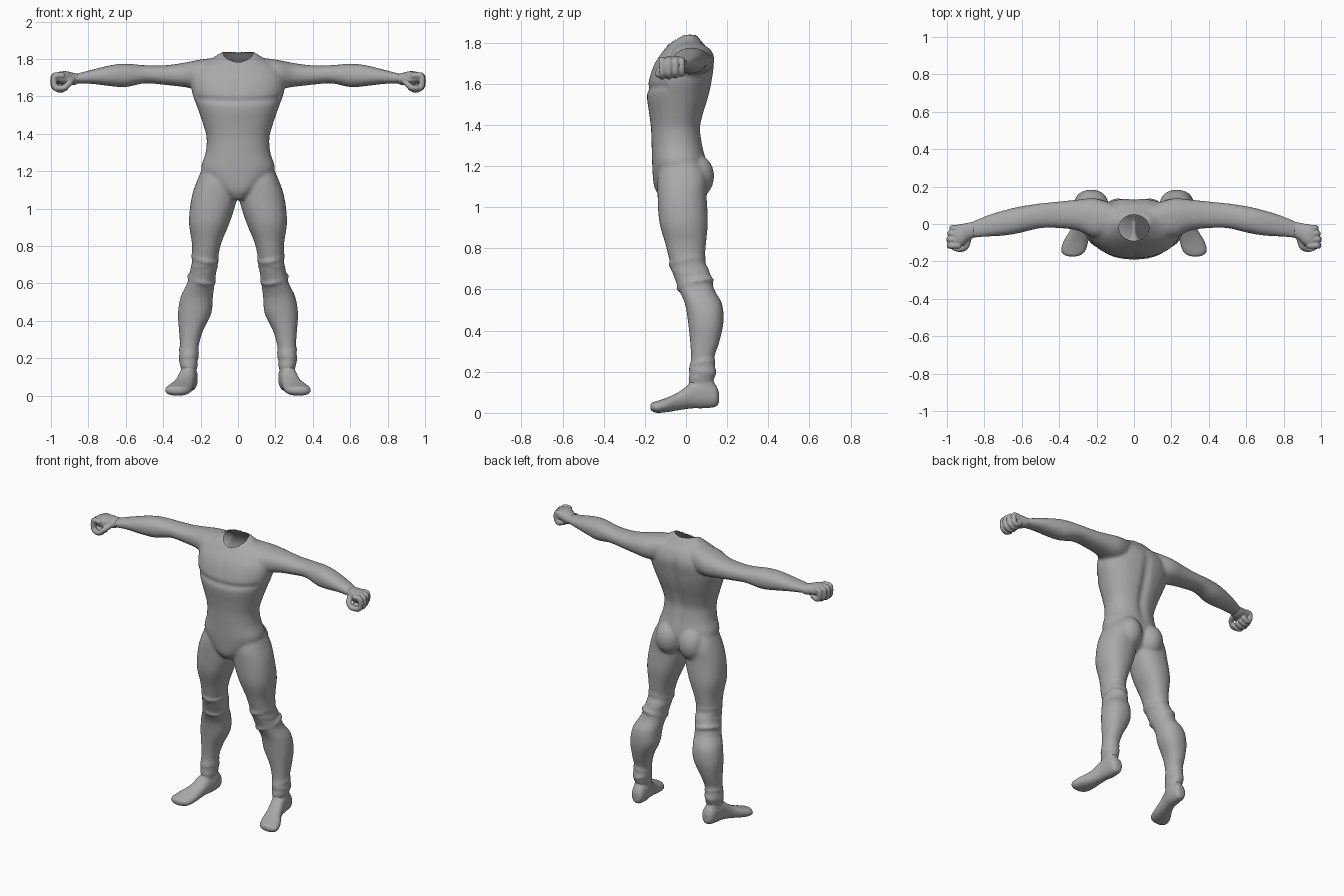
import bpy, bmesh, math
from mathutils import Vector, Matrix

if "Cube" in bpy.data.objects:
    bpy.data.objects.remove(bpy.data.objects["Cube"])

grey = bpy.data.materials.new("suit grey")
grey.diffuse_color = (0.4, 0.4, 0.4, 1)
grey.use_nodes = True
grey.node_tree.nodes["Principled BSDF"].inputs["Base Color"].default_value = grey.diffuse_color


def spline(rows, steps=5):
    """Smoothly interpolate rows of numbers (Catmull-Rom)."""
    out = []
    for i in range(len(rows) - 1):
        quad = [rows[max(i - 1, 0)], rows[i], rows[i + 1], rows[min(i + 2, len(rows) - 1)]]
        for k in range(steps):
            t = k / steps
            out.append([0.5 * (2 * b + (c - a) * t + (2 * a - 5 * b + 4 * c - d) * t * t
                               + (3 * b - a - 3 * c + d) * t ** 3) for a, b, c, d in zip(*quad)])
    return out + [list(rows[-1])]


def loft(bm, axis, rows, power=2.25, n=40):
    """Skin rows of (position on axis, a min, a max, b min, b max)."""
    rings = []
    for p, a0, a1, b0, b1 in spline(rows):
        ring = []
        for k in range(n):
            c, s = math.cos(2 * math.pi * k / n), math.sin(2 * math.pi * k / n)
            a = (a0 + a1) / 2 + (a1 - a0) / 2 * math.copysign(abs(c) ** (2 / power), c)
            b = (b0 + b1) / 2 + (b1 - b0) / 2 * math.copysign(abs(s) ** (2 / power), s)
            co = {"x": (p, a, b), "y": (a, p, b), "z": (a, b, p)}[axis]
            ring.append(bm.verts.new(co))
        rings.append(ring)
    faces = [bm.faces.new(rings[0][::-1]), bm.faces.new(rings[-1])]
    for lo, hi in zip(rings, rings[1:]):
        for k in range(n):
            j = (k + 1) % n
            faces.append(bm.faces.new((lo[k], lo[j], hi[j], hi[k])))
    bmesh.ops.recalc_face_normals(bm, faces=faces)


def ball(bm, centre, size, subdiv=3):
    m = Matrix.Translation(centre) @ Matrix.Diagonal((*size, 1))
    bmesh.ops.create_icosphere(bm, subdivisions=subdiv, radius=1, matrix=m)


def beads(bm, points, r):
    """A row of overlapping balls that fuses into a rounded tube."""
    for p in points:
        ball(bm, p, (r, r, r), 2)


def mirror(bm):
    geom = bmesh.ops.duplicate(bm, geom=bm.verts[:] + bm.edges[:] + bm.faces[:])["geom"]
    for v in geom:
        if isinstance(v, bmesh.types.BMVert):
            v.co.x = -v.co.x
    bmesh.ops.reverse_faces(bm, faces=[f for f in geom if isinstance(f, bmesh.types.BMFace)])


def fuse(bm, name, voxel, smooth):
    """Fuse overlapping shells into one smooth skin."""
    mesh = bpy.data.meshes.new(name)
    bm.to_mesh(mesh)
    bm.free()
    ob = bpy.data.objects.new(name, mesh)
    bpy.context.scene.collection.objects.link(ob)
    rm = ob.modifiers.new("fuse", "REMESH")
    rm.mode, rm.voxel_size = "VOXEL", voxel
    sm = ob.modifiers.new("soften", "SMOOTH")
    sm.factor, sm.iterations = 0.5, smooth
    deps = bpy.context.evaluated_depsgraph_get()
    skin = bpy.data.meshes.new_from_object(ob.evaluated_get(deps))
    ob.modifiers.clear()
    ob.data = skin
    skin.materials.clear()
    skin.materials.append(grey)
    skin.polygons.foreach_set("use_smooth", [True] * len(skin.polygons))
    return ob


# ---- body: legs, arms, glutes (one side, then mirrored) and torso
bm = bmesh.new()
leg = [(1.27, .03, .165, -.10, .04), (1.16, .00, .215, -.135, .10), (1.06, .004, .248, -.138, .10),
       (.93, .043, .262, -.13, .106), (.82, .088, .247, -.10, .097), (.74, .106, .246, -.08, .092),
       (.69, .112, .250, -.068, .113), (.60, .125, .272, -.035, .137), (.53, .134, .306, -.005, .175),
       (.44, .143, .321, .01, .182), (.345, .188, .315, .02, .162), (.265, .21, .31, .024, .137),
       (.20, .214, .314, .017, .145), (.15, .22, .306, .015, .132), (.08, .225, .30, .02, .13)]
loft(bm, "z", leg)
loft(bm, "x", [(.06, -.04, .09, 1.66, 1.815), (.2, -.075, .135, 1.64, 1.797), (.3, -.035, .13, 1.652, 1.778),
               (.4, -.022, .12, 1.663, 1.766), (.5, -.022, .11, 1.67, 1.767), (.6, -.045, .095, 1.65, 1.775),
               (.68, -.06, .077, 1.655, 1.767), (.78, -.067, .047, 1.667, 1.743), (.875, -.075, .008, 1.67, 1.718)])
ball(bm, (.085, .045, 1.15), (.088, .092, .11))

# cloth folds round knee and ankle
section = sorted(spline(leg))
for z, r, tilt in ((.735, .013, .02), (.685, .014, -.015), (.625, .013, .025),
                   (.24, .013, .012), (.205, .012, -.01), (.17, .012, .008)):
    _, x0, x1, y0, y1 = min(section, key=lambda row: abs(row[0] - z))
    pts = []
    for k in range(48):
        a = 2 * math.pi * k / 48
        pts.append(((x0 + x1) / 2 + ((x1 - x0) / 2 - r * .55) * math.cos(a),
                    (y0 + y1) / 2 + ((y1 - y0) / 2 - r * .55) * math.sin(a), z + tilt * math.sin(a + .6)))
    beads(bm, pts, r)
mirror(bm)
loft(bm, "z", [(z, -w, w, f, b) for z, w, f, b in (
    (1.05, .04, -.125, .02), (1.10, .11, -.155, .08), (1.2, .195, -.164, .10), (1.3, .173, -.167, .082),
    (1.38, .168, -.17, .072), (1.45, .186, -.178, .085), (1.54, .217, -.19, .112), (1.62, .245, -.18, .128),
    (1.70, .25, -.152, .136), (1.76, .215, -.11, .115), (1.80, .145, -.075, .08), (1.838, .085, -.03, .05))])
body = fuse(bm, "body_suit", .009, 5)

# spine groove, chest crease and neck opening
bm = bmesh.new()
bm.from_mesh(body.data)
for v in bm.verts:
    x, y, z = v.co
    if y > .03 and 1.2 < z < 1.78:
        v.co.y -= .014 * math.exp(-(x / .03) ** 2) * math.sin(math.pi * (z - 1.2) / .58)
    if y < -.05 and abs(x) < .22:
        v.co.y += .008 * math.exp(-((z - 1.575 - .3 * x * x) / .018) ** 2)
        v.co.y += .005 * math.exp(-(x / .02) ** 2 - ((z - 1.66) / .06) ** 2)


def neck(co):
    return math.hypot(co.x / .08, (co.y + .02) / .07)


hole = [f for f in bm.faces if f.calc_center_median().z > 1.72 and neck(f.calc_center_median()) < 1]
bmesh.ops.delete(bm, geom=hole, context="FACES")
for v in bm.verts:
    if v.is_boundary and v.co.z > 1.72:
        d = neck(v.co)
        v.co.x, v.co.y = v.co.x / d, (v.co.y + .02) / d - .02
bm.to_mesh(body.data)
bm.free()

# ---- feet
bm = bmesh.new()
loft(bm, "y", [(y, c - w, c + w, lo, hi) for y, c, w, lo, hi in (
    (.16, .258, .022, .045, .10), (.14, .26, .04, .028, .14), (.08, .263, .048, .022, .165),
    (.03, .272, .047, .022, .15), (-.03, .288, .052, .014, .105), (-.09, .31, .066, .004, .075),
    (-.14, .324, .066, .0, .058), (-.165, .328, .046, .008, .05), (-.174, .329, .02, .02, .04))])
loft(bm, "z", [(.07, .222, .304, .03, .145), (.13, .222, .305, .012, .142), (.165, .226, .302, .022, .13)])
mirror(bm)
fuse(bm, "feet", .007, 4)

# ---- fists: palm, curled fingers, thumb
bm = bmesh.new()
loft(bm, "x", [(.855, -.072, .012, 1.668, 1.722), (.88, -.085, .008, 1.66, 1.726), (.92, -.118, .0, 1.663, 1.735),
               (.955, -.124, -.006, 1.67, 1.732), (.972, -.115, -.015, 1.68, 1.722)])
for i, y in enumerate((-.116, -.083, -.051, -.022)):
    out, low = (.98, .983, .978, .968)[i], (1.636, 1.637, 1.642, 1.65)[i]
    path = [(.94, y, 1.712), (out, y, 1.708), (out, y, low + .018), (.95, y, low), (.922, y, low + .012)]
    beads(bm, spline(path, 6), .0175)
beads(bm, spline([(.885, -.085, 1.685), (.9, -.122, 1.672), (.928, -.134, 1.648), (.957, -.128, 1.645)], 6), .0165)
mirror(bm)
fuse(bm, "fists", .0045, 2)
